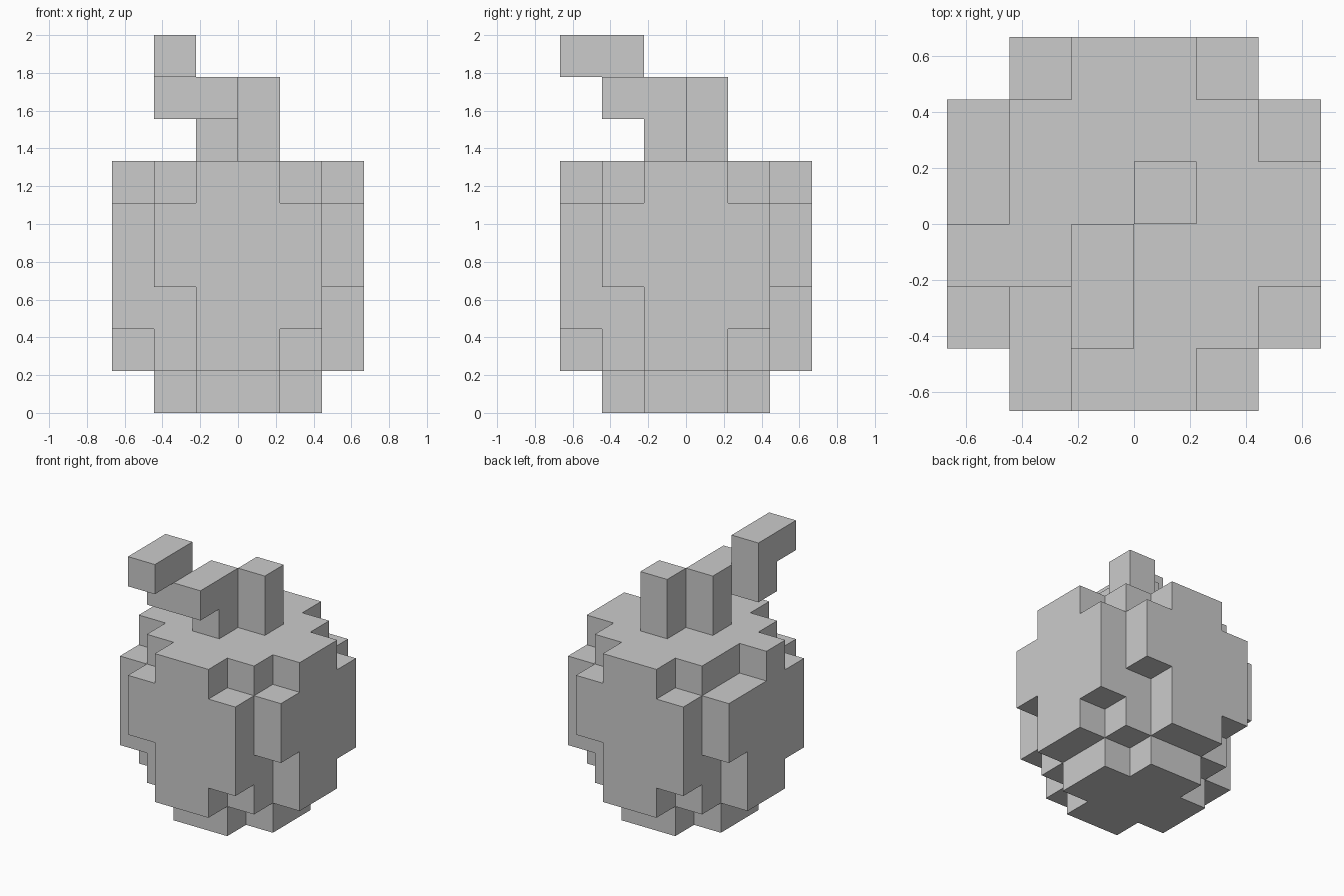
import bpy, bmesh
from mathutils import Vector

cube = bpy.data.objects.get("Cube")
if cube:
    bpy.data.objects.remove(cube, do_unlink=True)

U = 2 / 9  # edge of one block

grey = bpy.data.materials.new("plain grey")
grey.use_nodes = True
colour = (0.6, 0.6, 0.6, 1)
grey.diffuse_color = colour
grey.node_tree.nodes["Principled BSDF"].inputs["Base Color"].default_value = colour


def box(lo, hi):
    """Set of block cells from corner lo up to, not including, corner hi."""
    return {(x, y, z) for x in range(lo[0], hi[0])
            for y in range(lo[1], hi[1]) for z in range(lo[2], hi[2])}


def turned(cells):
    """Quarter turn about the vertical axis."""
    return {(5 - y, x, z) for x, y, z in cells}


def build(name, cells):
    """Skin the outside of a set of cells, merging coplanar faces."""
    bm = bmesh.new()
    for c in cells:
        for axis in range(3):
            for side in (-1, 1):
                n = Vector((0, 0, 0))
                n[axis] = side
                if tuple(int(a + b) for a, b in zip(c, n)) in cells:
                    continue
                u = Vector((0, 0, 0))
                u[(axis + 1) % 3] = 1
                v = n.cross(u)
                mid = Vector(c) + Vector((-2.5, -2.5, 0.5)) + n / 2
                ring = (-u - v, u - v, u + v, v - u)
                bm.faces.new([bm.verts.new((mid + r / 2) * U) for r in ring])
    bmesh.ops.remove_doubles(bm, verts=bm.verts, dist=0.001)
    bmesh.ops.dissolve_limit(bm, angle_limit=0.01, verts=bm.verts, edges=bm.edges)
    mesh = bpy.data.meshes.new(name)
    bm.to_mesh(mesh)
    bm.free()
    mesh.materials.append(grey)
    bpy.context.collection.objects.link(bpy.data.objects.new(name, mesh))


# Fruit: solid core, notched base, and one stepped side repeated four times
side = box((2, 0, 1), (4, 1, 6)) | box((1, 0, 3), (2, 1, 5)) | box((4, 0, 2), (5, 1, 5))
fruit = box((1, 1, 1), (5, 5, 6)) | box((2, 1, 0), (4, 5, 1)) | box((1, 2, 0), (5, 4, 1))
for _ in range(4):
    fruit |= side
    side = turned(side)
fruit.discard((0, 3, 5))  # nick in the rim
build("fruit_body", fruit)

# Stem: a short post beside a taller one that bends forward
build("stem_post", box((3, 3, 6), (4, 4, 8)))
build("stem_bend", box((2, 2, 6), (3, 3, 8)) | box((2, 1, 7), (3, 2, 8)))

# Leaf at the end of the stem
build("leaf", box((1, 1, 7), (2, 2, 9)) | box((1, 0, 8), (2, 1, 9)))
